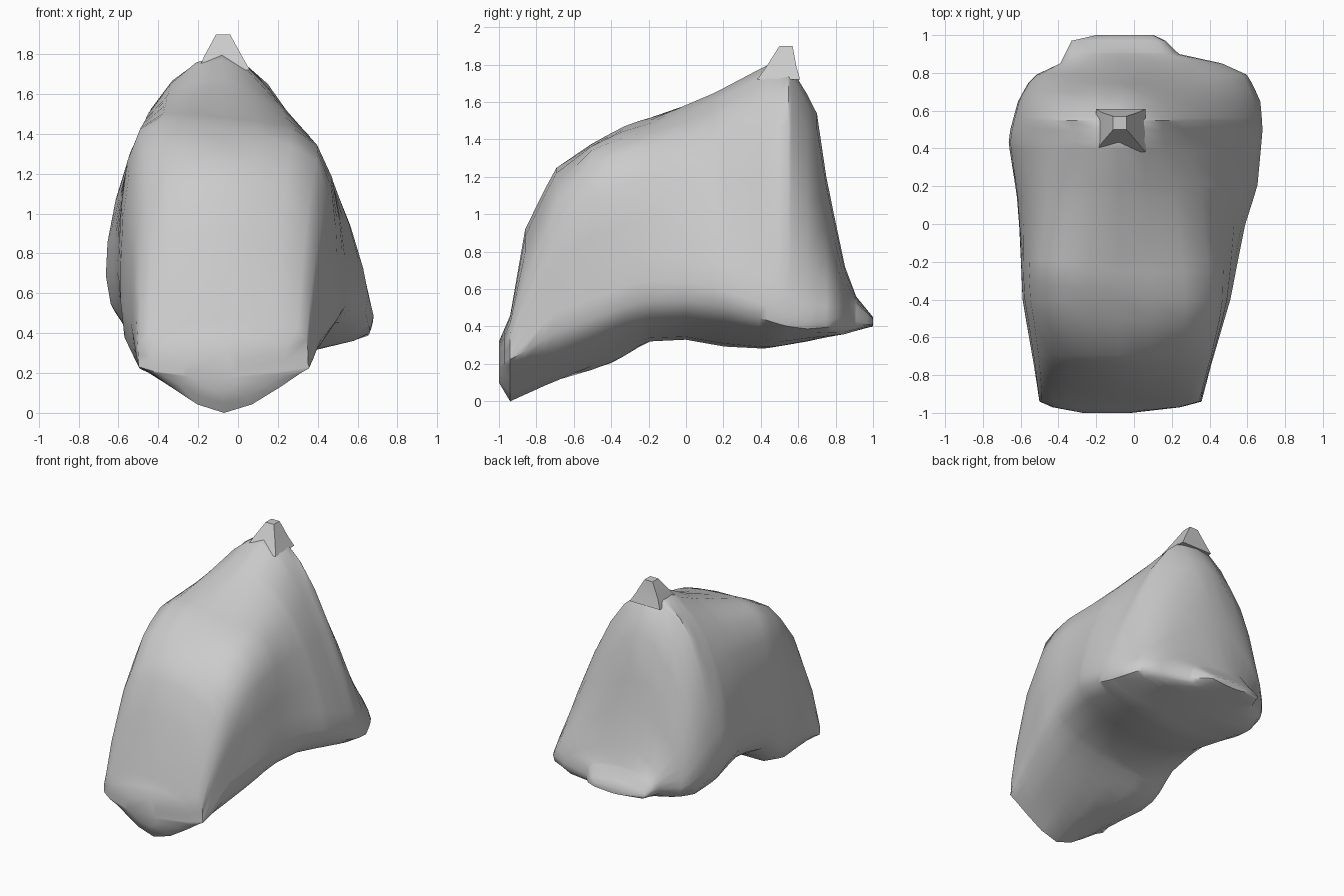
import bpy, bmesh, math
from mathutils import Vector

cube = bpy.data.objects.get("Cube")
if cube:
    bpy.data.objects.remove(cube)

stone = bpy.data.materials.new("stone_grey")
stone.use_nodes = True
stone.diffuse_color = (0.6, 0.6, 0.6, 1)
stone.node_tree.nodes["Principled BSDF"].inputs["Base Color"].default_value = stone.diffuse_color

# Profiles along the length: (y, value)
underside = [(-1, .1), (-.94, 0), (-.83, .05), (-.45, .21), (-.2, .32), (0, .33), (.2, .29), (.42, .28), (.65, .32), (1, .4)]
ridge = [(-1, .32), (-.94, .46), (-.86, .92), (-.7, 1.25), (-.5, 1.37), (-.33, 1.46), (-.2, 1.5),
         (.15, 1.65), (.43, 1.8), (.56, 1.79), (.7, 1.56), (.75, 1.2), (.85, .72), (.91, .56), (1, .45)]

# Right flank
right_side = [(-1, -.27), (-.97, -.43), (-.94, -.5), (-.75, -.53), (-.4, -.59), (.1, -.61), (.45, -.66),
              (.65, -.61), (.78, -.54), (.85, -.39), (.97, -.33), (1, -.2)]
right_height = [(-1, .2), (-.94, .25), (-.7, .6), (-.25, .83), (.1, .88), (.5, .85), (.65, .73), (.78, .55), (1, .42)]
right_shoulder = [(-1, .28), (-.94, .4), (-.86, .72), (-.7, 1.07), (-.5, 1.31), (-.25, 1.43),
                  (.4, 1.5), (.55, 1.53), (.65, 1.34), (.75, .97), (.85, .6), (1, .44)]
right_width = [(-1, .9), (-.86, .86), (-.6, .82), (-.25, .83), (.1, .77), (.5, .67), (.65, .73), (.8, .8), (1, .8)]
right_edge = [(-1, .17), (-.94, .2), (-.45, .22), (-.33, .29), (-.2, .41), (.1, .49), (.4, .44), (.65, .38), (1, .41)]

# Left flank
left_side = [(-1, -.02), (-.97, .24), (-.94, .35), (-.75, .4), (-.4, .5), (0, .57), (.2, .63),
             (.5, .65), (.65, .64), (.79, .58), (.85, .45), (.9, .23), (.97, .16), (1, .1)]
left_height = [(-1, .2), (-.94, .25), (-.7, .6), (-.25, .78), (.1, .76), (.5, .62), (.65, .52), (.8, .5), (1, .42)]
left_shoulder = [(-1, .28), (-.94, .42), (-.86, .7), (-.7, 1.05), (-.5, 1.28), (-.25, 1.35),
                 (.4, 1.43), (.55, 1.49), (.65, 1.28), (.75, .92), (.85, .59), (1, .44)]
left_width = [(-1, .85), (-.6, .88), (-.25, .76), (.1, .6), (.5, .41), (.65, .42), (.75, .5), (.85, .65), (1, .8)]
left_edge = [(-1, .17), (-.94, .2), (-.6, .31), (-.35, .41), (-.1, .47), (.2, .43), (.5, .36), (.85, .37), (1, .41)]


def value(profile, y):
    for (a, p), (b, q) in zip(profile, profile[1:]):
        if y <= b:
            return p + (q - p) * (y - a) / (b - a)
    return profile[-1][1]


def smooth_loop(points, steps):
    """Closed curve passing through every point."""
    n, out = len(points), []
    for i in range(n):
        a, b, c, d = (points[(i + k) % n] for k in (-1, 0, 1, 2))
        for s in range(steps):
            t = s / steps
            out.append(b + t * (c - a) / 2 + t * t * (2 * a - 5 * b + 4 * c - d) / 2
                       + t ** 3 * (3 * b - a - 3 * c + d) / 2)
    return out


def section(y):
    r, l = value(right_side, y), value(left_side, y)
    pts = [(-.07, value(underside, y)),
           (l * .9, value(left_edge, y)),
           (l, value(left_height, y)),
           (l * value(left_width, y), value(left_shoulder, y)),
           (-.08, value(ridge, y)),
           (r * value(right_width, y), value(right_shoulder, y)),
           (r, value(right_height, y)),
           (r * .87, value(right_edge, y))]
    return smooth_loop([Vector((x, y, z)) for x, z in pts], 3)


def finish(name, bm):
    bmesh.ops.recalc_face_normals(bm, faces=bm.faces)
    mesh = bpy.data.meshes.new(name)
    bm.to_mesh(mesh)
    bm.free()
    mesh.materials.append(stone)
    obj = bpy.data.objects.new(name, mesh)
    bpy.context.collection.objects.link(obj)
    bpy.ops.object.select_all(action="DESELECT")
    obj.select_set(True)
    bpy.context.view_layer.objects.active = obj
    bpy.ops.object.shade_smooth_by_angle(angle=math.radians(42))


def loft(bm, loops):
    rings = [[bm.verts.new(p) for p in loop] for loop in loops]
    for a, b in zip(rings, rings[1:]):
        for i in range(len(a)):
            j = (i + 1) % len(a)
            bm.faces.new((a[i], a[j], b[j], b[i]))
    bm.faces.new(rings[0])
    bm.faces.new(rings[-1])
    return rings


# Boulder body, with sections closer together at the steep ends
bm = bmesh.new()
stations = sorted({y for y, _ in ridge + left_side + left_shoulder})
rings = loft(bm, [section(y) for y in stations])
# Relax the inner sections slightly
inner = [v for ring in rings[4:-5] for v in ring]
bmesh.ops.smooth_vert(bm, verts=inner, factor=.2, use_axis_x=True, use_axis_y=True, use_axis_z=True)
finish("boulder_body", bm)


# Blunt square peak
def square(x0, x1, y0, y1, z):
    return [Vector(p) for p in ((x0, y0, z), (x1, y0, z), (x1, y1, z), (x0, y1, z))]


bm = bmesh.new()
loft(bm, [square(-.2, .06, .38, .61, 1.72), square(-.17, .02, .43, .59, 1.79), square(-.11, -.04, .5, .57, 1.9)])
finish("peak", bm)
